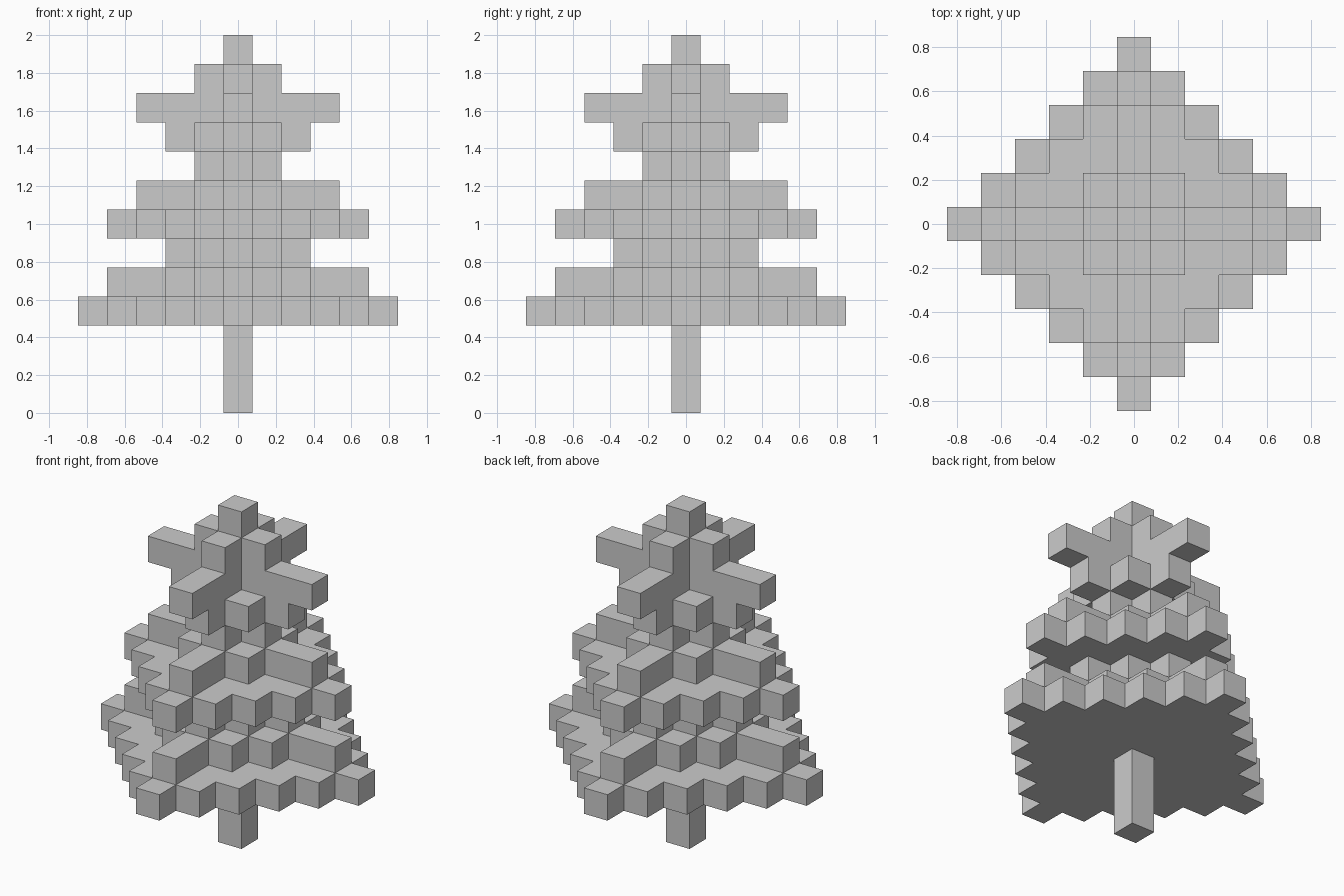
import bpy, bmesh
from mathutils import Vector

if "Cube" in bpy.data.objects:
    bpy.data.objects.remove(bpy.data.objects["Cube"])

S = 2 / 13  # block size: the tree is 13 blocks tall

# Each part: {layer: (diamond radius, reach of the four straight arms)}
PARTS = {
    "trunk": {0: (0, 0), 1: (0, 0), 2: (0, 0)},
    "lower_branches": {3: (5, 5), 4: (3, 4), 5: (2, 2)},
    "upper_branches": {6: (4, 4), 7: (2, 3), 8: (1, 1)},
    "star": {9: (2, 2), 10: (0, 3), 11: (1, 1), 12: (0, 0)},
}


def layer_cells(k, radius, arm):
    """Blocks of a stepped diamond with a cross of arms."""
    n = range(-5, 6)
    return {(x, y, k) for x in n for y in n
            if abs(x) + abs(y) <= radius
            or (x * y == 0 and abs(x) + abs(y) <= arm)}


def part_cells(layers):
    return set().union(*(layer_cells(k, *ra) for k, ra in layers.items()))


filled = set().union(*(part_cells(p) for p in PARTS.values()))


def build(name, cells):
    """Skin a set of blocks, leaving out faces hidden against other blocks."""
    bm = bmesh.new()
    for c in sorted(cells):
        centre = Vector((c[0], c[1], c[2] + 0.5))
        for axis in range(3):
            for sign in (-1, 1):
                nb = list(c)
                nb[axis] += sign
                if tuple(nb) in filled:
                    continue
                n, u = Vector(), Vector()
                n[axis] = sign / 2
                u[(axis + 1) % 3] = 0.5
                v = n.cross(u) * 2
                bm.faces.new([bm.verts.new((centre + n + a * u + b * v) * S)
                              for a, b in ((-1, -1), (1, -1), (1, 1), (-1, 1))])
    bmesh.ops.remove_doubles(bm, verts=bm.verts, dist=1e-4)
    mesh = bpy.data.meshes.new(name)
    bm.to_mesh(mesh)
    bm.free()
    bpy.context.collection.objects.link(bpy.data.objects.new(name, mesh))


# Trunk, two tiers of branches and the star on top
for name, layers in PARTS.items():
    build(name, part_cells(layers))
